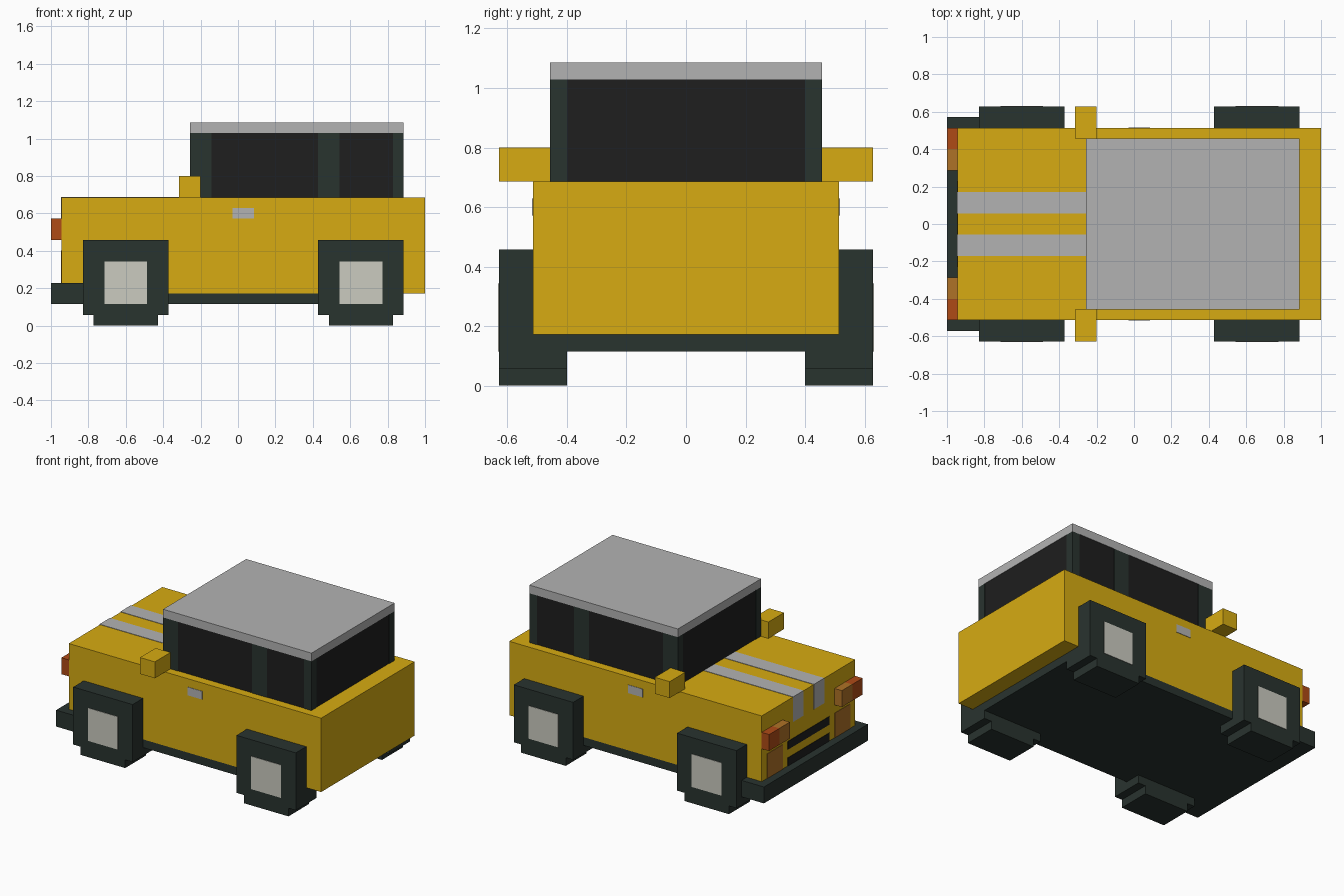
import bpy, bmesh
from mathutils import Vector

if "Cube" in bpy.data.objects:
    bpy.data.objects.remove(bpy.data.objects["Cube"])

U = 2 / 35   # one block of the grid
T = 0.05     # thickness of flush painted panels, in blocks


def material(name, r, g, b):
    m = bpy.data.materials.new(name)
    m.diffuse_color = (r, g, b, 1)
    m.use_nodes = True
    m.node_tree.nodes["Principled BSDF"].inputs["Base Color"].default_value = m.diffuse_color
    return m


YELLOW = material("yellow paint", 0.68, 0.41, 0.006)
DARK = material("dark rubber", 0.022, 0.033, 0.028)
GLASS = material("black glass", 0.013, 0.013, 0.013)
GREY = material("light grey", 0.45, 0.45, 0.45)
HUB = material("hub ivory", 0.6, 0.6, 0.53)
RED = material("signal red", 0.43, 0.07, 0.008)
AMBER = material("lamp amber", 0.43, 0.17, 0.02)


def prism(name, profile, y0, y1, mat):
    """Extrude an (x, z) profile in block units along y."""
    bm = bmesh.new()
    face = bm.faces.new([bm.verts.new((x * U, y0 * U, z * U)) for x, z in profile])
    new = bmesh.ops.extrude_face_region(bm, geom=[face])["geom"]
    bmesh.ops.translate(bm, vec=Vector((0, (y1 - y0) * U, 0)),
                        verts=[v for v in new if isinstance(v, bmesh.types.BMVert)])
    bmesh.ops.recalc_face_normals(bm, faces=bm.faces)
    me = bpy.data.meshes.new(name)
    bm.to_mesh(me)
    bm.free()
    me.materials.append(mat)
    ob = bpy.data.objects.new(name, me)
    bpy.context.collection.objects.link(ob)
    return ob


def box(name, x, y, z, mat):
    return prism(name, [(x[0], z[0]), (x[1], z[0]), (x[1], z[1]), (x[0], z[1])],
                 y[0], y[1], mat)


def pair(name, x, y, z, mat):
    """The same box on both sides of the car."""
    box(name + "_left", x, (-y[1], -y[0]), z, mat)
    box(name + "_right", x, y, z, mat)


# Body, chassis and wrap-around bumper
box("body", (-16.5, 17.5), (-9, 9), (3, 12), YELLOW)
box("chassis", (-14.5, 15.5), (-9, 9), (2, 3), DARK)
box("bumper", (-17.5, -14.5), (-10, 10), (2, 4), DARK)

# Cabin: glass block, pillars and roof
box("window_glass", (-4.5 + T, 15.5 - T), (-8 + T, 8 - T), (12, 18), GLASS)
pair("front_pillar", (-4.5, -2.5), (7, 8), (12, 18), DARK)
pair("middle_pillar", (7.5, 9.5), (7, 8), (12, 18), DARK)
pair("rear_pillar", (14.5, 15.5), (7, 8), (12, 18), DARK)
box("roof", (-4.5, 15.5), (-8, 8), (18, 19), GREY)

# Wheels: stepped tyre with flush square hub
for end, cx in (("front", -10.5), ("rear", 11.5)):
    tyre = [(cx - 3, 0), (cx + 3, 0), (cx + 3, 1), (cx + 4, 1),
            (cx + 4, 8), (cx - 4, 8), (cx - 4, 1), (cx - 3, 1)]
    prism(end + "_wheel_left", tyre, -11, -7, DARK)
    prism(end + "_wheel_right", tyre, 7, 11, DARK)
    pair(end + "_hub", (cx - 2, cx + 2), (10.5, 11 + T), (2, 6), HUB)

# Side mirrors and door handles
pair("mirror", (-5.5, -3.5), (8, 11), (12, 14), YELLOW)
pair("door_handle", (-0.5, 1.5), (8.5, 9 + T), (10, 11), GREY)

# Bonnet stripes folding down over the nose
pair("bonnet_stripe", (-16.5 - T, -4.5), (1, 3), (11.5, 12 + T), GREY)
pair("nose_stripe", (-16.5 - T, -16), (1, 3), (9, 11.5), GREY)

# Lamps and grille on the nose
pair("turn_signal", (-17.5, -16.5), (7, 9), (8, 10), RED)
pair("headlamp", (-17.5, -16.5), (5, 7), (8, 10), AMBER)
pair("fog_lamp", (-16.5 - T, -16), (5, 8), (4, 7), AMBER)
for name, z in (("lower_grille", 4), ("upper_grille", 6)):
    box(name, (-16.5 - T, -16), (-4, 4), (z, z + 1), GLASS)
